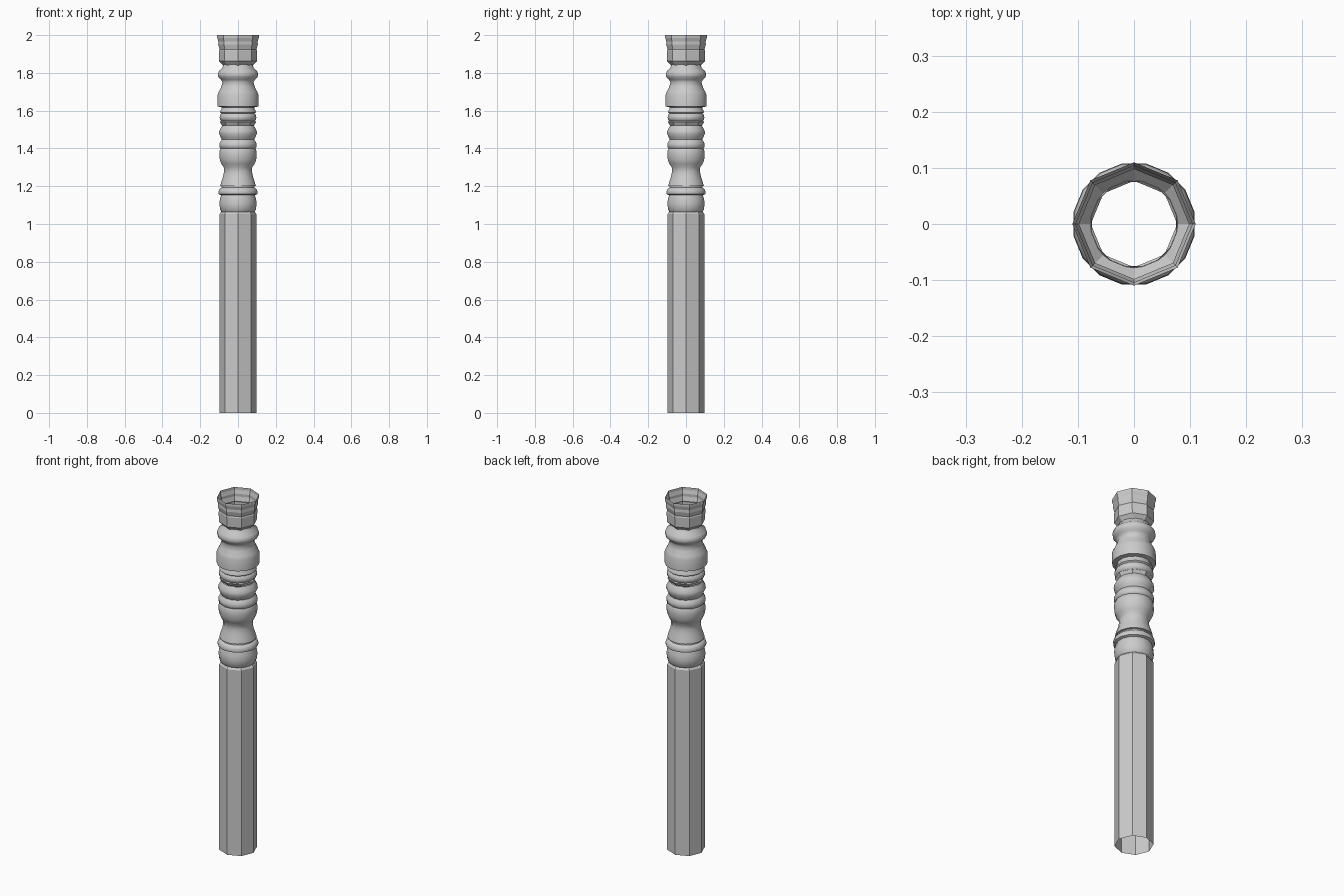
import bpy, bmesh, math


def turned(name, profile, sides, phase=0.0, smooth=None):
    """Open surface of revolution around z from (radius, height) points."""
    bm = bmesh.new()
    rings = []
    for r, z in profile:
        rings.append([bm.verts.new((r * math.cos(phase + 2 * math.pi * i / sides),
                                    r * math.sin(phase + 2 * math.pi * i / sides), z))
                      for i in range(sides)])
    for a, b in zip(rings, rings[1:]):
        for i in range(sides):
            j = (i + 1) % sides
            bm.faces.new((a[i], a[j], b[j], b[i]))
    me = bpy.data.meshes.new(name)
    bm.to_mesh(me)
    bm.free()
    ob = bpy.data.objects.new(name, me)
    bpy.context.collection.objects.link(ob)
    if smooth:
        bpy.ops.object.select_all(action='DESELECT')
        ob.select_set(True)
        bpy.context.view_layer.objects.active = ob
        bpy.ops.object.shade_smooth_by_angle(angle=math.radians(smooth))
    return ob


half = math.pi / 16

# Octagonal shaft, open at the bottom
turned("shaft", [(0.098, 0), (0.098, 1.052), (0.088, 1.066)], 8)

# Lower bulb and ring
turned("lower_ring", [
    (0.088, 1.064), (0.096, 1.075), (0.100, 1.105), (0.098, 1.13), (0.091, 1.153),
    (0.104, 1.158), (0.106, 1.168), (0.102, 1.182), (0.094, 1.19),
    (0.088, 1.193), (0.088, 1.2)], 16, half, 50)

# Waisted vase section
turned("vase", [
    (0.088, 1.2), (0.096, 1.202), (0.090, 1.225), (0.081, 1.25), (0.076, 1.275),
    (0.077, 1.3), (0.090, 1.318), (0.098, 1.34), (0.101, 1.37), (0.098, 1.392),
    (0.094, 1.4), (0.101, 1.407), (0.101, 1.425), (0.094, 1.438), (0.087, 1.447),
    (0.094, 1.46), (0.102, 1.478), (0.101, 1.493), (0.092, 1.51), (0.085, 1.522)],
    16, half, 50)

# Faceted collar
turned("collar", [(0.085, 1.522), (0.097, 1.541), (0.088, 1.546)], 8)

# Double bead above the collar
turned("bead", [
    (0.088, 1.544), (0.097, 1.552), (0.099, 1.565), (0.095, 1.58), (0.090, 1.584),
    (0.097, 1.59), (0.095, 1.6), (0.088, 1.61), (0.088, 1.62)], 16, half, 50)

# Drum and upper bead
turned("upper_drum", [
    (0.088, 1.618), (0.110, 1.622), (0.110, 1.685), (0.104, 1.7), (0.091, 1.725),
    (0.084, 1.75), (0.092, 1.765), (0.106, 1.778), (0.109, 1.793), (0.103, 1.81),
    (0.086, 1.825), (0.077, 1.845)], 16, half, 50)

# Flared octagonal capital, open at the top
turned("capital", [
    (0.077, 1.838), (0.100, 1.862), (0.101, 1.918), (0.098, 1.925),
    (0.105, 1.95), (0.104, 1.965), (0.110, 1.985), (0.110, 2.0)], 8)
